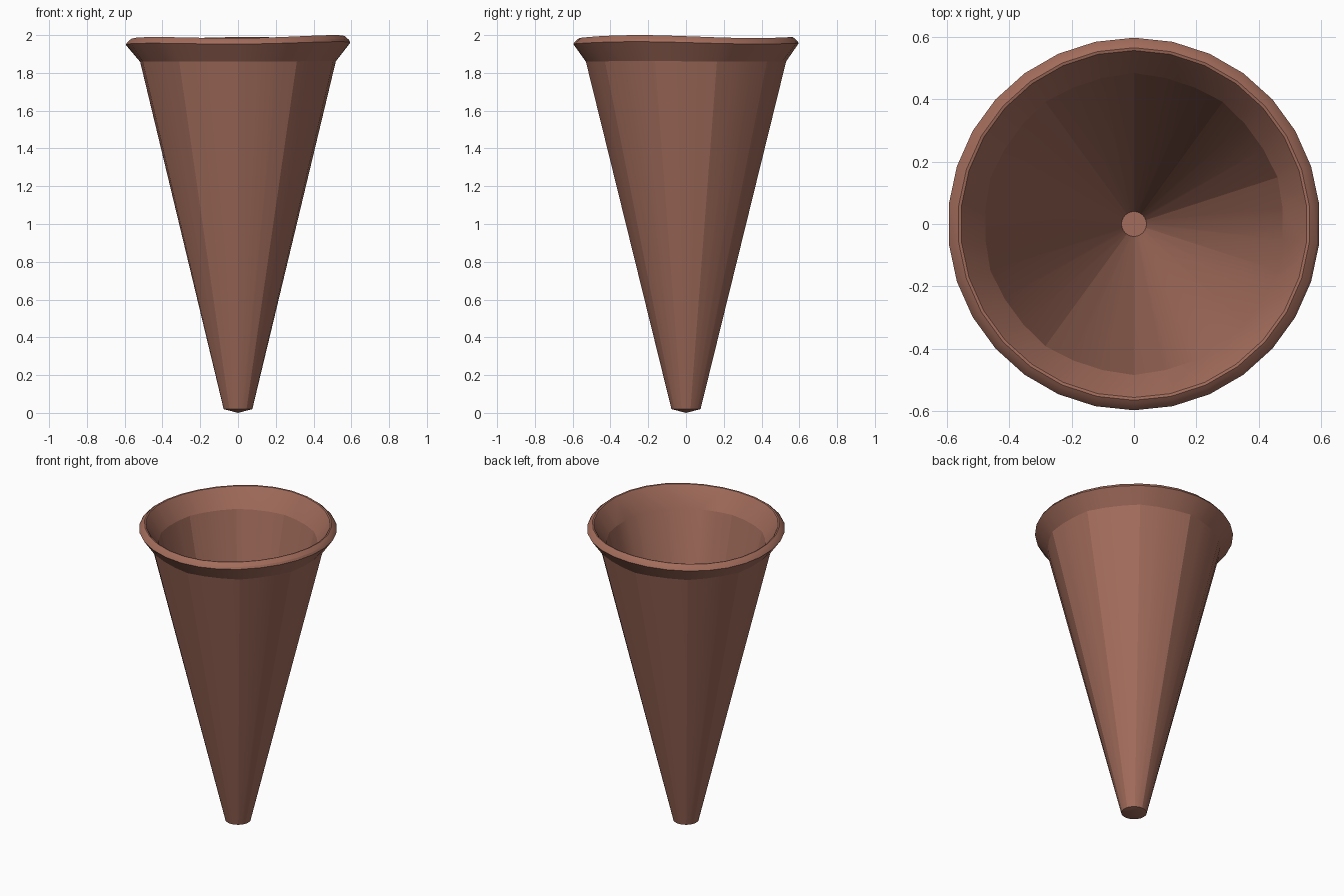
import bpy, bmesh, math

if "Cube" in bpy.data.objects:
    bpy.data.objects.remove(bpy.data.objects["Cube"])

SIDES = 30          # three segments per broad facet
FACET = math.radians(36)

mat = bpy.data.materials.new("brown wafer")
mat.diffuse_color = (0.36, 0.15, 0.105, 1)
mat.use_nodes = True
mat.node_tree.nodes["Principled BSDF"].inputs["Base Color"].default_value = mat.diffuse_color


def wave(a):
    # gentle uneven lip height, highest at the front right
    t = a + math.radians(27)
    return 0.007 * math.cos(t) + 0.006 * math.cos(3 * t)


def facet(a):
    # partial flattening of the wall into ten broad panels
    d = (a - math.pi / 2 + FACET / 2) % FACET - FACET / 2
    d = FACET / 2 - abs(d)
    return 1 - 0.4 * (1 - math.cos(FACET / 2) / math.cos(d))


def revolve(name, profile, smooth_angle):
    # profile points: radius, height, wave weight, facet weight
    bm = bmesh.new()
    rings = []
    for r, z, w, f in profile:
        if r == 0:
            rings.append([bm.verts.new((0, 0, z))] * SIDES)
            continue
        ring = []
        for i in range(SIDES):
            a = math.pi / 2 + i * 2 * math.pi / SIDES
            q = r * (1 + f * (facet(a) - 1))
            ring.append(bm.verts.new((q * math.cos(a), q * math.sin(a), z + w * wave(a))))
        rings.append(ring)
    for lo, hi in zip(rings, rings[1:]):
        for i in range(SIDES):
            j = (i + 1) % SIDES
            quad = list(dict.fromkeys((lo[i], lo[j], hi[j], hi[i])))
            bm.faces.new(quad)
    bmesh.ops.recalc_face_normals(bm, faces=bm.faces)
    me = bpy.data.meshes.new(name)
    bm.to_mesh(me)
    bm.free()
    ob = bpy.data.objects.new(name, me)
    bpy.context.collection.objects.link(ob)
    me.materials.append(mat)
    bpy.context.view_layer.objects.active = ob
    ob.select_set(True)
    bpy.ops.object.shade_smooth_by_angle(angle=math.radians(smooth_angle))
    ob.select_set(False)
    return ob


# Hollow cone: outside tip, wall, flared wavy lip, then down the inside to the floor
revolve("cone_cup", [
    (0, 0.0, 0, 0),
    (0.077, 0.02, 0, 0.5),
    (0.53, 1.86, 0.2, 1),
    (0.597, 1.955, 0.8, 0),
    (0.590, 1.966, 1, 0),
    (0.575, 1.980, 1, 0),
    (0.565, 1.987, 1, 0),
    (0.556, 1.985, 1, 0),
    (0.549, 1.975, 1, 0),
    (0.484, 1.86, 0.2, 0.6),
    (0.040, 0.06, 0, 0),
    (0, 0.06, 0, 0),
], 16)
